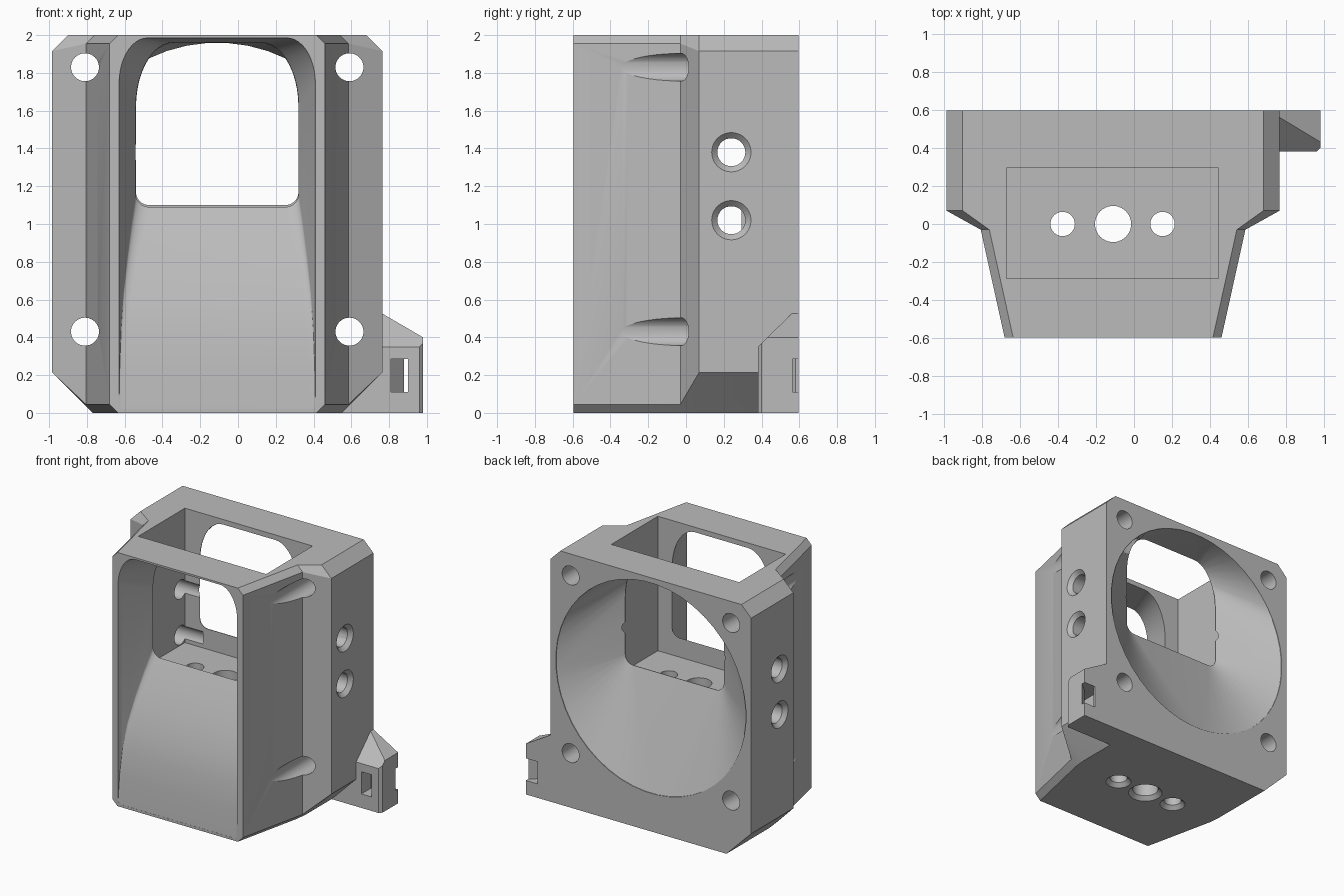
import bpy, bmesh
from math import sin, cos, pi, radians
from mathutils import Matrix, Vector

cube = bpy.data.objects.get("Cube")
if cube:
    bpy.data.objects.remove(cube, do_unlink=True)

grey = bpy.data.materials.new("matte grey")
grey.use_nodes = True
colour = (0.5, 0.5, 0.5, 1)
grey.diffuse_color = colour
grey.node_tree.nodes["Principled BSDF"].inputs["Base Color"].default_value = colour

CX, FAN_Z = -0.11, 1.13   # axis of the fan opening


def finish(name, bm):
    bmesh.ops.recalc_face_normals(bm, faces=bm.faces)
    mesh = bpy.data.meshes.new(name)
    bm.to_mesh(mesh)
    bm.free()
    mesh.materials.append(grey)
    obj = bpy.data.objects.new(name, mesh)
    bpy.context.collection.objects.link(obj)
    return obj


def loft(name, sections):
    """Skin equal-length rings of points and cap both ends."""
    bm = bmesh.new()
    rings = [[bm.verts.new(p) for p in s] for s in sections]
    n = len(rings[0])
    for a, b in zip(rings, rings[1:]):
        for i in range(n):
            j = (i + 1) % n
            bm.faces.new((a[i], a[j], b[j], b[i]))
    bm.faces.new(rings[0])
    bm.faces.new(rings[-1])
    return finish(name, bm)


def hull(name, points):
    bm = bmesh.new()
    for p in points:
        bm.verts.new(p)
    bmesh.ops.convex_hull(bm, input=bm.verts)
    return finish(name, bm)


def cone(name, start, end, r1, r2):
    start, end = Vector(start), Vector(end)
    axis = end - start
    turn = axis.to_track_quat('Z', 'Y').to_matrix().to_4x4()
    bm = bmesh.new()
    bmesh.ops.create_cone(bm, cap_ends=True, segments=40, radius1=r1, radius2=r2,
                          depth=axis.length,
                          matrix=Matrix.Translation((start + end) / 2) @ turn)
    return finish(name, bm)


def combine(body, other, operation):
    mod = body.modifiers.new(other.name, 'BOOLEAN')
    mod.operation, mod.solver, mod.object = operation, 'EXACT', other
    bpy.context.view_layer.objects.active = body
    bpy.ops.object.modifier_apply(modifier=mod.name)
    bpy.data.objects.remove(other, do_unlink=True)


def octagon(y, half, top, bottom):
    side = [(half - bottom, 0), (half, bottom), (half, 2 - top), (half - top, 2)]
    return ([(CX + x, y, z) for x, z in side]
            + [(CX - x, y, z) for x, z in reversed(side)])


N = 12


def rounded(y, half, low, high, top_r, bottom_r):
    """Rounded opening; the top corners may be elliptical."""
    pts = []
    for k, (sx, sz) in enumerate([(1, 1), (-1, 1), (-1, -1), (1, -1)]):
        rx, rz = top_r if sz > 0 else (bottom_r, bottom_r)
        x0 = sx * (half - rx)
        z0 = high - rz if sz > 0 else low + rz
        for i in range(N):
            a = (k + i / (N - 1)) * pi / 2
            pts.append((CX + x0 + rx * cos(a), y, z0 + rz * sin(a)))
    return pts


def circle(y, r):
    return [(CX + r * cos(a), y, FAN_Z + r * sin(a))
            for a in ((i + 0.5) * pi / 2 / N for i in range(4 * N))]


# Main housing: square flange stepping in to a tapered nose
body = loft("duct_housing", [
    octagon(-0.595, 0.57, 0.045, 0.045),
    octagon(-0.03, 0.695, 0.045, 0.045),
    octagon(0.07, 0.875, 0.085, 0.215),
    octagon(0.595, 0.875, 0.085, 0.215)])

# Cable tab on one lower side
foot = [(0.5, 0.38), (0.96, 0.38), (0.98, 0.4), (0.98, 0.595), (0.5, 0.595)]
tab = hull("cable_tab", [(x, y, 0) for x, y in foot] + [
    (0.96, 0.38, 0.35), (0.98, 0.4, 0.37), (0.98, 0.43, 0.4), (0.98, 0.595, 0.4),
    (0.765, 0.56, 0.525), (0.765, 0.595, 0.525),
    (0.7, 0.38, 0.35), (0.7, 0.56, 0.525), (0.7, 0.595, 0.525)])
combine(body, tab, 'UNION')

# Rear funnel from the round fan opening to the throat
throat = ((0.2, 0.34), 0.07)
combine(body, loft("rear_funnel", [
    circle(0.62, 0.83), circle(0.59, 0.83),
    rounded(0.3, 0.43, 1.1, 1.96, *throat),
    rounded(0.25, 0.43, 1.1, 1.96, *throat)]), 'DIFFERENCE')

# Front outlet with a floor that sweeps down to the bottom edge
floor = [(-0.28, 1.1), (-0.36, 0.95), (-0.44, 0.78), (-0.51, 0.6),
         (-0.555, 0.42), (-0.58, 0.22), (-0.594, 0.02), (-0.62, 0.02)]
sections = [rounded(-0.22, 0.43, 1.1, 1.96, *throat)]
for y, z in floor:
    t = min(1, (-0.28 - y) / 0.315)
    sections.append(rounded(y, 0.43 + 0.09 * t, z, 1.96 + 0.025 * t,
                            (0.2 - 0.05 * t, 0.34 - 0.1 * t), 0.07 - 0.04 * t))
combine(body, loft("front_outlet", sections), 'DIFFERENCE')

# Rectangular pocket open at the top
combine(body, hull("top_pocket", [(x, y, z) for x in (-0.67, 0.445)
                                  for y in (-0.285, 0.295) for z in (0.94, 2.1)]),
        'DIFFERENCE')

# Fan screw holes, which also groove the nose sides
for sx in (-1, 1):
    for sz in (-1, 1):
        x, z = CX + 0.7 * sx, FAN_Z + 0.7 * sz
        combine(body, cone("screw_hole", (x, -0.7, z), (x, 0.7, z), 0.074, 0.074),
                'DIFFERENCE')

# Countersunk side holes
for sx in (-1, 1):
    face = CX + sx * 0.875
    for z in (1.02, 1.38):
        combine(body, cone("side_hole", (CX + sx * 0.4, 0.24, z),
                           (CX + sx, 0.24, z), 0.074, 0.074), 'DIFFERENCE')
        combine(body, cone("side_sink", (face - sx * 0.03, 0.24, z),
                           (face + sx * 0.01, 0.24, z), 0.074, 0.114), 'DIFFERENCE')

# Countersunk holes in the base
for x, r in ((-0.375, 0.064), (CX, 0.095), (0.15, 0.064)):
    combine(body, cone("base_hole", (x, 0, -0.1), (x, 0, 1.1), r, r), 'DIFFERENCE')
    combine(body, cone("base_sink", (x, 0, -0.01), (x, 0, 0.03), r + 0.04, r),
            'DIFFERENCE')

# Bent tie slot through the tab
slot = [(0.81, 0.3), (0.9, 0.3), (0.9, 0.5), (1.0, 0.58), (1.0, 0.65),
        (0.88, 0.65), (0.88, 0.58), (0.81, 0.5)]
combine(body, loft("tie_slot", [[(x, y, z) for x, y in slot]
                                for z in (0.11, 0.285)]), 'DIFFERENCE')

# Smooth curved surfaces, keep hard edges
bpy.ops.object.select_all(action='DESELECT')
body.select_set(True)
bpy.context.view_layer.objects.active = body
bpy.ops.object.shade_smooth_by_angle(angle=radians(25))
